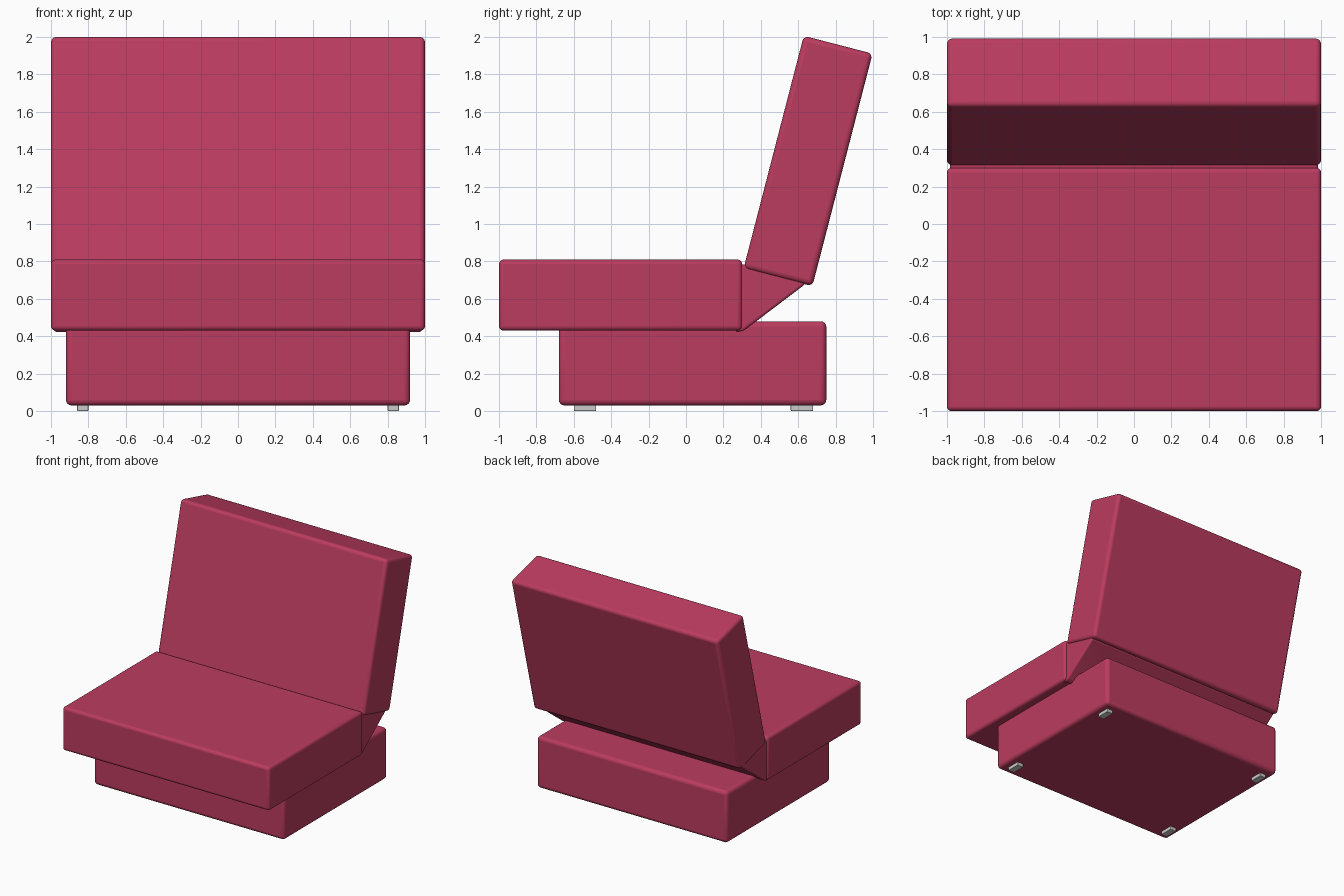
import bpy, bmesh, math
from mathutils import Vector

if "Cube" in bpy.data.objects:
    bpy.data.objects.remove(bpy.data.objects["Cube"])

fabric = bpy.data.materials.new("raspberry_fabric")
fabric.diffuse_color = (0.5, 0.045, 0.115, 1)
fabric.use_nodes = True
fabric.node_tree.nodes["Principled BSDF"].inputs["Base Color"].default_value = fabric.diffuse_color


def cushion(name, profile, x0, x1, radius, material=None):
    """Extrude a (y, z) side profile from x0 to x1 and round its edges."""
    bm = bmesh.new()
    face = bm.faces.new([bm.verts.new((x0, y, z)) for y, z in profile])
    ext = bmesh.ops.extrude_face_region(bm, geom=[face])
    moved = [v for v in ext["geom"] if isinstance(v, bmesh.types.BMVert)]
    bmesh.ops.translate(bm, verts=moved, vec=(x1 - x0, 0, 0))
    bmesh.ops.recalc_face_normals(bm, faces=bm.faces)
    mesh = bpy.data.meshes.new(name)
    bm.to_mesh(mesh)
    bm.free()
    obj = bpy.data.objects.new(name, mesh)
    bpy.context.collection.objects.link(obj)
    if material:
        mesh.materials.append(material)
    bevel = obj.modifiers.new("rounded_edges", 'BEVEL')
    bevel.width = radius
    bevel.segments = 4
    bevel.limit_method = 'NONE'
    bpy.ops.object.select_all(action='DESELECT')
    obj.select_set(True)
    bpy.context.view_layer.objects.active = obj
    bpy.ops.object.shade_smooth_by_angle(angle=math.radians(40))
    return obj


def rect(y0, y1, z0, z1):
    return [(y0, z0), (y1, z0), (y1, z1), (y0, z1)]


# Base block and seat cushion
cushion("base", rect(-0.68, 0.75, 0.03, 0.48), -0.92, 0.92, 0.03, fabric)
cushion("seat", rect(-1.0, 0.30, 0.43, 0.81), -1.0, 1.0, 0.025, fabric)

# Reclined backrest: a slab leaning 14.5 degrees
lean = math.radians(14.5)
up = Vector((math.sin(lean), math.cos(lean)))
out = Vector((math.cos(lean), -math.sin(lean)))
corner = Vector((0.308, 0.763))
length, depth = 1.284, 0.38
back = [corner, corner + out * depth, corner + out * depth + up * length, corner + up * length]
cushion("backrest", [tuple(p) for p in back], -1.0, 1.0, 0.028, fabric)

# Fabric wedge joining seat and backrest
cushion("hinge_wedge", [(0.265, 0.42), (0.31, 0.43), (0.64, 0.68), (0.60, 0.72),
                        (0.33, 0.785), (0.265, 0.78)], -0.985, 0.985, 0.015, fabric)

# Four small feet
for side, sx in (("left", -1), ("right", 1)):
    for end, y in (("front", -0.54), ("back", 0.62)):
        cushion(f"{end}_{side}_foot", rect(y - 0.06, y + 0.06, 0.0, 0.04),
                sx * 0.83 - 0.03, sx * 0.83 + 0.03, 0.005)
